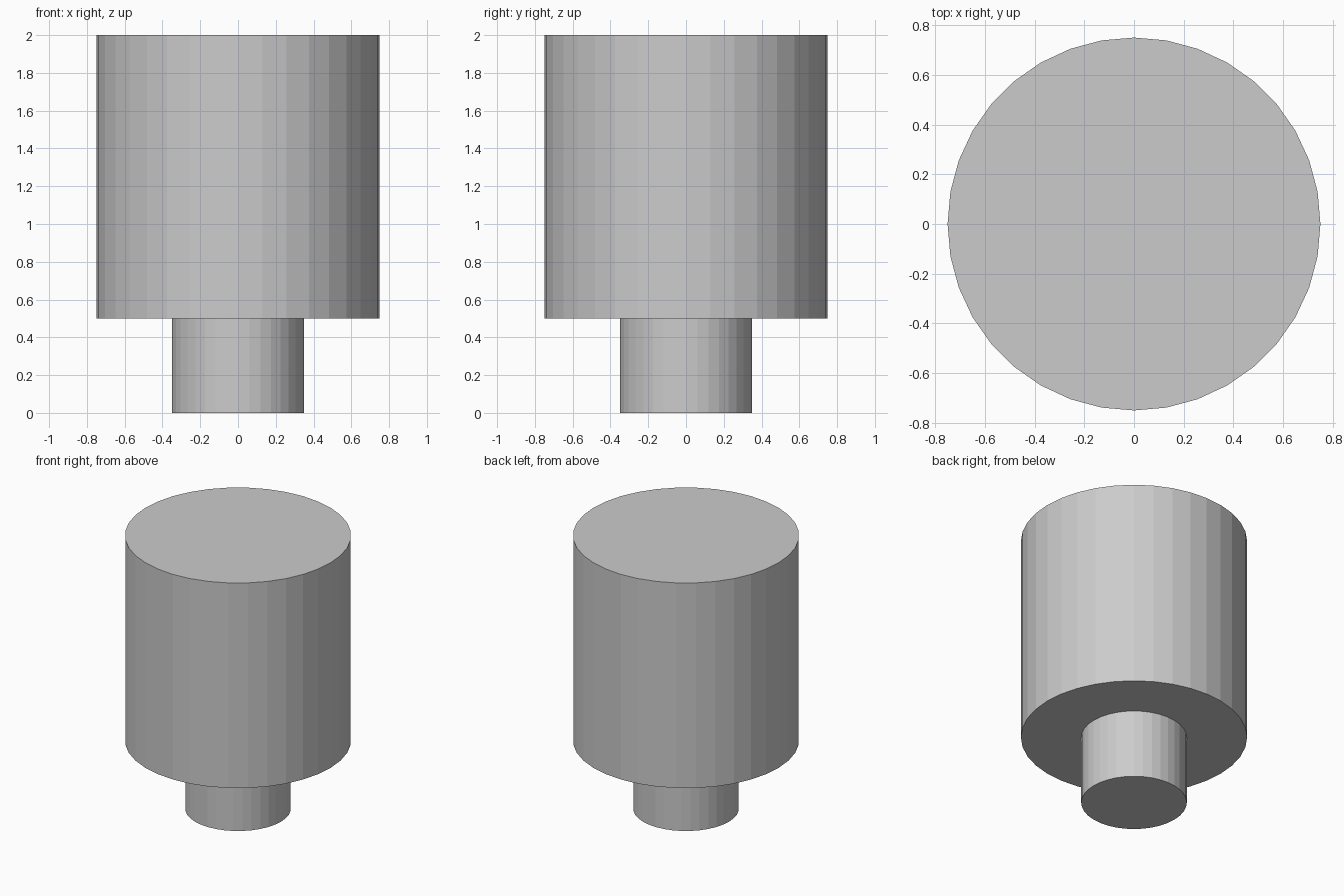
import bpy

if "Cube" in bpy.data.objects:
    bpy.data.objects.remove(bpy.data.objects["Cube"])

SIDES = 36


def cylinder(name, radius, z_bottom, z_top):
    bpy.ops.mesh.primitive_cylinder_add(
        vertices=SIDES, radius=radius, depth=z_top - z_bottom,
        location=(0, 0, (z_bottom + z_top) / 2))
    obj = bpy.context.object
    obj.name = name
    return obj


# Narrow stem standing on the ground
cylinder("stem", 0.35, 0.0, 0.5)

# Wide drum resting on the stem
cylinder("drum", 0.75, 0.5, 2.0)
